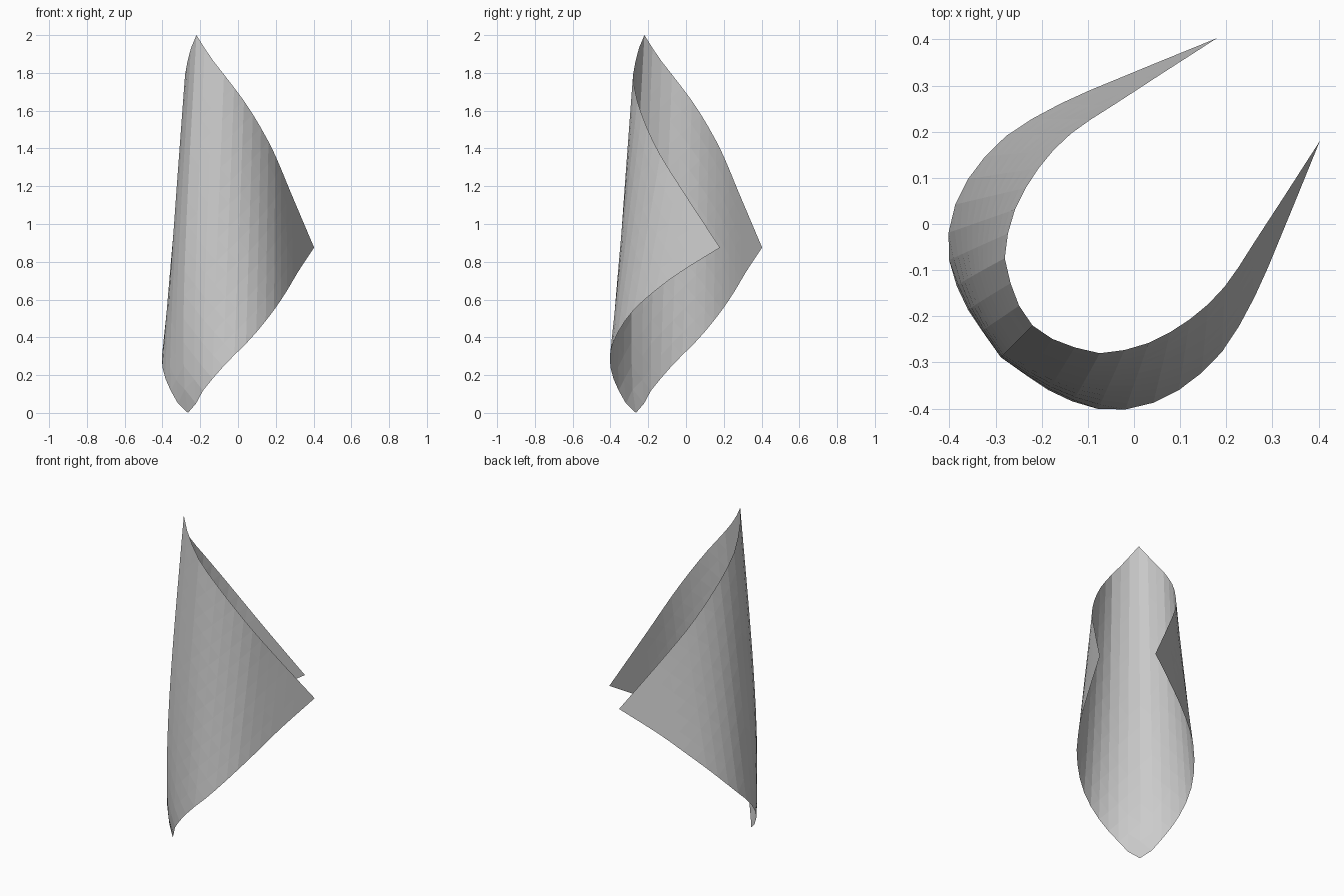
import bpy, bmesh, math
from mathutils import Vector

if "Cube" in bpy.data.objects:
    bpy.data.objects.remove(bpy.data.objects["Cube"])

N = 16  # grid divisions along each side of the curled sheet

# Edge profiles of the right half, from the spine tip to the side corner
LOWER = [(-.265, -.265, 0), (-.18, -.36, .125), (-.06, -.403, .265), (.065, -.378, .39),
         (.18, -.29, .53), (.258, -.165, .645), (.317, -.03, .745), (.403, .18, .875)]
UPPER = [(-.22, -.22, 2), (-.165, -.255, 1.91), (-.105, -.273, 1.83), (-.05, -.279, 1.76),
         (.06, -.245, 1.61), (.18, -.155, 1.40), (.28, -.01, 1.165), (.403, .18, .875)]


def resample(points, n):
    """Smooth curve through the points, split into n equal lengths."""
    p = [Vector(q) for q in points]
    # phantom end points: mirrored across x = y at the spine, extended at the corner
    p = [Vector((p[1].y, p[1].x, p[1].z))] + p + [2 * p[-1] - p[-2]]
    dense = []
    for a, b, c, d in zip(p, p[1:], p[2:], p[3:]):
        for k in range(20):
            t = k / 20
            dense.append(0.5 * (2 * b + (c - a) * t + (2 * a - 5 * b + 4 * c - d) * t**2
                                + (3 * b - a - 3 * c + d) * t**3))
    dense.append(p[-2])
    dist = [0]
    for a, b in zip(dense, dense[1:]):
        dist.append(dist[-1] + (b - a).length)
    out, j = [], 0
    for k in range(n + 1):
        target = dist[-1] * k / n
        while j < len(dense) - 2 and dist[j + 1] < target:
            j += 1
        f = (target - dist[j]) / (dist[j + 1] - dist[j])
        out.append(dense[j].lerp(dense[j + 1], min(f, 1)))
    return out


low, up = resample(LOWER, N), resample(UPPER, N)


def sheet_point(i, j):
    """Grid diagonals are the upright columns of the curl."""
    k = abs(i - j)
    s = 0 if k == N else (i + j - k) / (2 * N - 2 * k)
    p = low[k].lerp(up[k], s)
    # slight outward bulge along the spine
    bulge = 0.05 * math.sin(math.pi * s**0.6) * max(0, 1 - k / N / 0.32)**2
    out = Vector((p.x, p.y, 0)).normalized()
    p = p + out * bulge
    return p if i >= j else Vector((p.y, p.x, p.z))


# Curled sheet
bm = bmesh.new()
v = [[bm.verts.new(sheet_point(i, j)) for j in range(N + 1)] for i in range(N + 1)]
for i in range(N):
    for j in range(N):
        a, b, c, d = v[i][j], v[i + 1][j], v[i + 1][j + 1], v[i][j + 1]
        bm.faces.new((a, b, c))
        bm.faces.new((a, c, d))
mesh = bpy.data.meshes.new("curled_sheet")
bm.to_mesh(mesh)
bm.free()
bpy.context.collection.objects.link(bpy.data.objects.new("curled_sheet", mesh))
